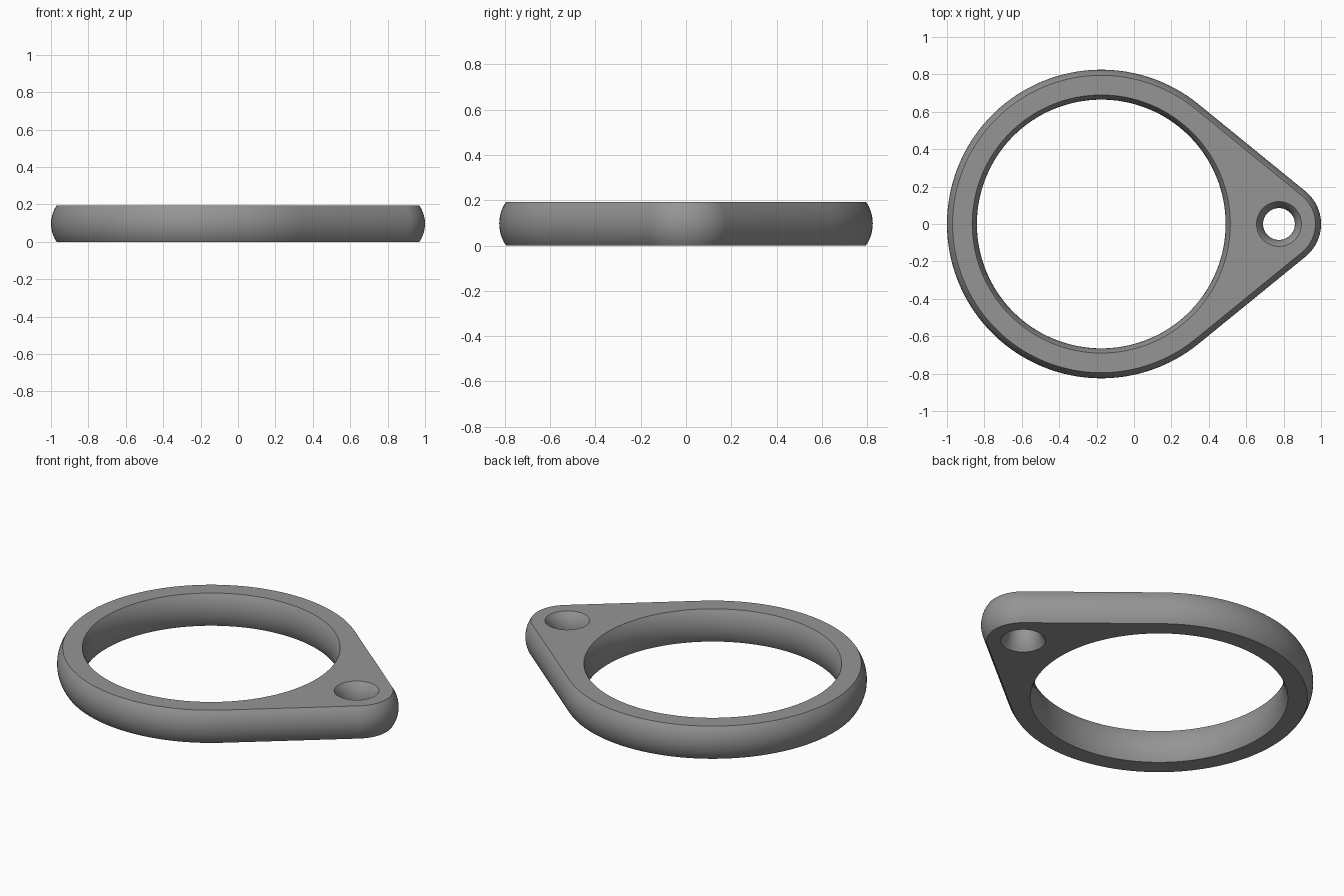
import bpy, bmesh, math

if "Cube" in bpy.data.objects:
    bpy.data.objects.remove(bpy.data.objects["Cube"])

H = 0.193            # plate thickness
LAYERS = 12          # rings across the bulged walls
RING_X, LUG_X = -0.175, 0.775
RING_R, LUG_R = 0.825, 0.225

def arc(cx, r, a0, a1, n):
    return [(cx + r * math.cos(a0 + (a1 - a0) * i / n),
             r * math.sin(a0 + (a1 - a0) * i / n)) for i in range(n + 1)]

def circle(cx, r, n):
    return arc(cx, r, 0, math.tau, n)[:-1]

def outline(inset):
    # two arcs joined by their common tangents
    t = math.acos((RING_R - LUG_R) / (LUG_X - RING_X))
    return (arc(RING_X, RING_R - inset, t, math.tau - t, 96)
            + arc(LUG_X, LUG_R - inset, -t, t, 32))

def bulge(z, sagitta):
    # distance back from the crown of a circular arc wall at height z
    h = H / 2
    r = (h * h + sagitta * sagitta) / (2 * sagitta)
    return r - math.sqrt(r * r - (z - h) ** 2)

def wall(bm, loop_at, sagitta):
    # stack loops into a curved wall, return its bottom and top edges
    rows = []
    for k in range(LAYERS + 1):
        z = H * k / LAYERS
        rows.append([bm.verts.new((x, y, z)) for x, y in loop_at(bulge(z, sagitta))])
    n = len(rows[0])
    for a, b in zip(rows, rows[1:]):
        for i in range(n):
            j = (i + 1) % n
            bm.faces.new((a[i], a[j], b[j], b[i]))
    return [[bm.edges.get((r[i], r[(i + 1) % n])) for i in range(n)]
            for r in (rows[0], rows[-1])]

bm = bmesh.new()
walls = [
    wall(bm, outline, 0.03),                                    # outer rim
    wall(bm, lambda d: circle(RING_X, 0.665 + d, 128), 0.025),  # large opening
    wall(bm, lambda d: circle(LUG_X, 0.085 + d, 64), 0.035),    # lug hole
]
# flat bottom and top faces around the openings
for side, up in ((0, -1), (1, 1)):
    edges = [e for w in walls for e in w[side]]
    bmesh.ops.triangle_fill(bm, edges=edges, use_beauty=True, normal=(0, 0, up))
bmesh.ops.recalc_face_normals(bm, faces=bm.faces)

mesh = bpy.data.meshes.new("ring_plate")
bm.to_mesh(mesh)
bm.free()
plate = bpy.data.objects.new("ring_plate", mesh)
bpy.context.collection.objects.link(plate)

grey = bpy.data.materials.new("grey")
grey.diffuse_color = (0.3, 0.3, 0.3, 1)
grey.use_nodes = True
grey.node_tree.nodes["Principled BSDF"].inputs["Base Color"].default_value = grey.diffuse_color
mesh.materials.append(grey)

bpy.context.view_layer.objects.active = plate
plate.select_set(True)
bpy.ops.object.shade_smooth_by_angle(angle=math.radians(30))
